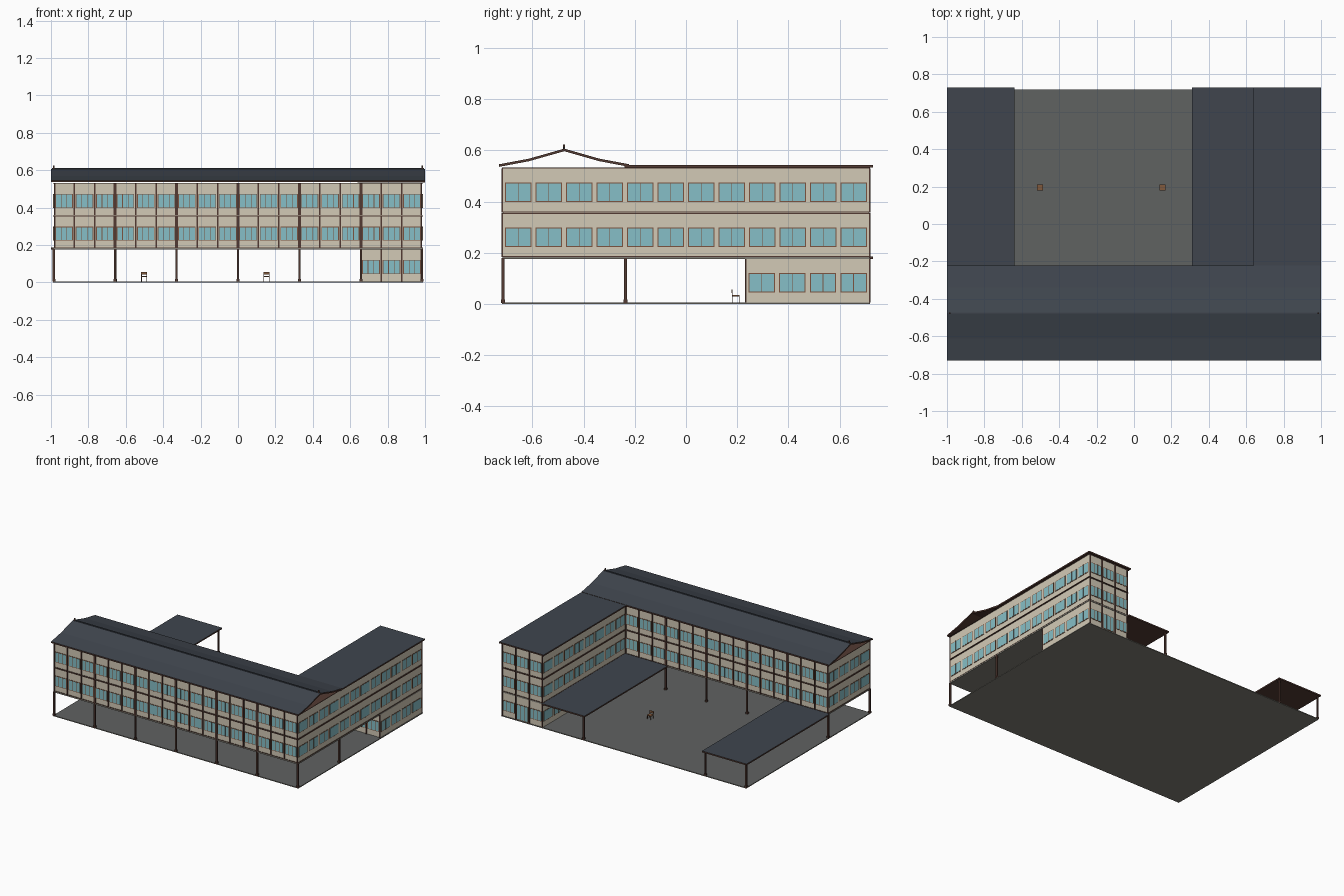
import bpy, bmesh

if "Cube" in bpy.data.objects:
    bpy.data.objects.remove(bpy.data.objects["Cube"])

def mat(name, r, g, b):
    m = bpy.data.materials.new(name)
    m.diffuse_color = (r, g, b, 1)
    m.use_nodes = True
    m.node_tree.nodes["Principled BSDF"].inputs["Base Color"].default_value = m.diffuse_color
    return m

BEIGE = mat("beige_plaster", 0.65, 0.59, 0.47)
GLASS = mat("teal_glass", 0.24, 0.52, 0.57)
FRAME = mat("reddish_brown_frame", 0.20, 0.088, 0.05)
BROWN = mat("dark_brown_timber", 0.085, 0.042, 0.032)
SLATE = mat("slate_roofing", 0.05, 0.06, 0.076)
STONE = mat("grey_paving", 0.118, 0.122, 0.12)
CONCRETE = mat("warm_concrete", 0.22, 0.21, 0.18)
WOOD = mat("chair_wood", 0.22, 0.10, 0.045)


def boxes(name, items, m, top=None):
    """One object from boxes given as (x0,x1,y0,y1,z0,z1); optional top colour."""
    bm = bmesh.new()
    for x0, x1, y0, y1, z0, z1 in items:
        vs = [bm.verts.new((x, y, z)) for z in (z0, z1)
              for x, y in ((x0, y0), (x1, y0), (x1, y1), (x0, y1))]
        for f in ((3, 2, 1, 0), (4, 5, 6, 7), (0, 1, 5, 4),
                  (1, 2, 6, 5), (2, 3, 7, 6), (3, 0, 4, 7)):
            bm.faces.new([vs[i] for i in f])
    return finish(name, bm, m, top)


def finish(name, bm, m, top=None):
    bmesh.ops.recalc_face_normals(bm, faces=bm.faces)
    me = bpy.data.meshes.new(name)
    me.materials.append(m)
    if top:
        me.materials.append(top)
        for f in bm.faces:
            f.material_index = 1 if f.normal.z > 0.5 else 0
    bm.to_mesh(me)
    bm.free()
    ob = bpy.data.objects.new(name, me)
    bpy.context.collection.objects.link(ob)
    return ob


# Grid lines of the structure
X0, X1, XW, XC = -0.985, 0.985, 0.656, 0.328
Y0, YB, YM, Y1 = -0.715, -0.236, 0.236, 0.715
FLOORS = (0.005, 0.183, 0.358)
TOP = 0.532

# Paved base and solid wall volumes
boxes("paved_base", [(-0.99, 0.99, -0.719, 0.719, 0, 0.006)], CONCRETE, STONE)
boxes("front_wing_walls", [(X0, X1, Y0, YB, 0.18, TOP)], BEIGE)
boxes("right_wing_walls", [(XW, X1, YB, Y1, 0.18, TOP)], BEIGE)
boxes("ground_floor_walls", [(XW, X1, YM, Y1, 0.004, 0.18)], BEIGE)


# Floor bands around each storey, concrete slab edge at the lowest
def band(z0, z1, e):
    return [(X0 - e, X1 + e, Y0 - e, YB + e, z0, z1),
            (XW - e, X1 + e, YB, Y1 + e, z0, z1)]


boxes("floor_slab_edges", band(0.175, 0.184, 0.003), CONCRETE)
boxes("floor_bands", band(0.184, 0.187, 0.004) + band(0.352, 0.355, 0.004)
      + band(0.358, 0.361, 0.004) + band(0.529, 0.533, 0.004), BROWN)


def facade(name, axis, pos, sign, a0, a1, n, floors, pilasters, door=None):
    """Rows of windows (and pilasters) on one wall plane."""
    frames, panes, bars, posts = [], [], [], []

    def put(lst, u0, u1, z0, z1, depth):
        d0, d1 = sorted((pos - sign * 0.001, pos + sign * depth))
        lst.append((u0, u1, d0, d1, z0, z1) if axis == 'x' else (d0, d1, u0, u1, z0, z1))

    pitch = (a1 - a0) / n
    w = pitch * 0.43
    for fl in floors:
        base = FLOORS[fl]
        for i in range(n):
            c = a0 + (i + 0.5) * pitch
            z0, z1 = base + 0.04, base + 0.116
            if door == (fl, i):
                z0 = base + 0.004
            put(frames, c - w, c + w, z0, z1, 0.002)
            put(panes, c - w + 0.004, c + w - 0.004, z0 + 0.004, z1 - 0.004, 0.003)
            for off in ((-w / 3, w / 3) if pilasters else (0,)):
                put(bars, c + off - 0.0015, c + off + 0.0015, z0, z1, 0.004)
        if pilasters:
            for i in range(n + 1):
                h = 0.008 if i % 3 == 0 else 0.004
                u = a0 + i * pitch
                put(posts, max(u - h, a0), min(u + h, a1), base,
                    (FLOORS + (TOP,))[fl + 1] - 0.003, 0.006)
    boxes(name + "_window_frames", frames + bars, FRAME)
    boxes(name + "_window_glass", panes, GLASS)
    if posts:
        boxes(name + "_pilasters", posts, BROWN)


UP = (1, 2)
facade("front", 'x', Y0, -1, X0, X1, 18, UP, True)
facade("courtyard_back", 'x', YB, 1, X0, XW, 15, UP, True)
facade("wing_end", 'x', Y1, 1, XW, X1, 3, (0, 1, 2), True, door=(0, 1))
facade("ground_floor_front", 'x', YM, -1, XW, X1, 3, (0,), True)
facade("left_end", 'y', X0, -1, Y0, YB, 4, UP, False)
facade("right_side", 'y', X1, 1, Y0, Y1, 12, UP, False)
facade("right_ground_floor", 'y', X1, 1, YM, Y1, 4, (0,), False)
facade("courtyard_wing", 'y', XW, -1, YB, Y1, 8, UP, False)
facade("courtyard_ground_floor", 'y', XW, -1, YM, Y1, 4, (0,), False)

# Ground floor columns with wider feet
spots = [(-0.985 + i * 0.3283, y) for i in range(7) for y in (Y0, YB)]
spots += [(x, Y1 - 0.003) for x in (X0, -XW, XC)]
cols = []
for x, y in spots:
    for h, z0, z1 in ((0.0055, 0.004, 0.18), (0.008, 0.004, 0.018)):
        cols.append((x - h, x + h, y - h, y + h, z0, z1))
boxes("columns", cols, BROWN)

# Flat roofs: right wing and two courtyard canopies
boxes("right_wing_roof", [(0.64, 1.0, -0.24, 0.73, 0.534, 0.544)], BROWN, SLATE)
boxes("left_canopy", [(-1.0, -0.64, -0.23, 0.73, 0.176, 0.186)], BROWN, SLATE)
boxes("right_canopy", [(0.31, 0.655, -0.23, 0.73, 0.176, 0.186)], BROWN, SLATE)

# Open gabled roof sheet, profile extruded along x
upper = [(-0.73, 0.546), (-0.613, 0.568), (-0.476, 0.607), (-0.339, 0.568), (-0.222, 0.546)]
bm = bmesh.new()
rings = [[[bm.verts.new((x, y, z - t)) for y, z in upper] for t in (0, 0.01)] for x in (-1, 1)]
(a, b), (c, d) = rings
for i in range(4):
    for p, q in ((a, c), (b, d), (a, b), (c, d)):
        bm.faces.new((p[i], p[i + 1], q[i + 1], q[i]))
for i in (0, 4):
    bm.faces.new((a[i], c[i], d[i], b[i]))
finish("gabled_roof", bm, BROWN, SLATE)
boxes("ridge_cap", [(-0.995, 0.995, -0.479, -0.473, 0.6, 0.613)], SLATE)
boxes("ridge_finials", [(s - 0.004, s + 0.004, -0.48, -0.472, 0.6, 0.624)
                        for s in (-0.985, 0.985)], BROWN)

# Two courtyard chairs facing the back
for label, cx in (("left", -0.502), ("right", 0.152)):
    cy = 0.195
    legs = [(cx + sx - 0.0015, cx + sx + 0.0015, cy + sy - 0.0015, cy + sy + 0.0015, 0.005,
             0.056 if sy < 0 else 0.03) for sx in (-0.014, 0.014) for sy in (-0.014, 0.013)]
    boxes(label + "_chair_legs", legs, BROWN)
    boxes(label + "_chair_seat_and_back",
          [(cx - 0.016, cx + 0.016, cy - 0.014, cy + 0.015, 0.029, 0.035),
           (cx - 0.016, cx + 0.016, cy - 0.017, cy - 0.013, 0.042, 0.057)], WOOD)
